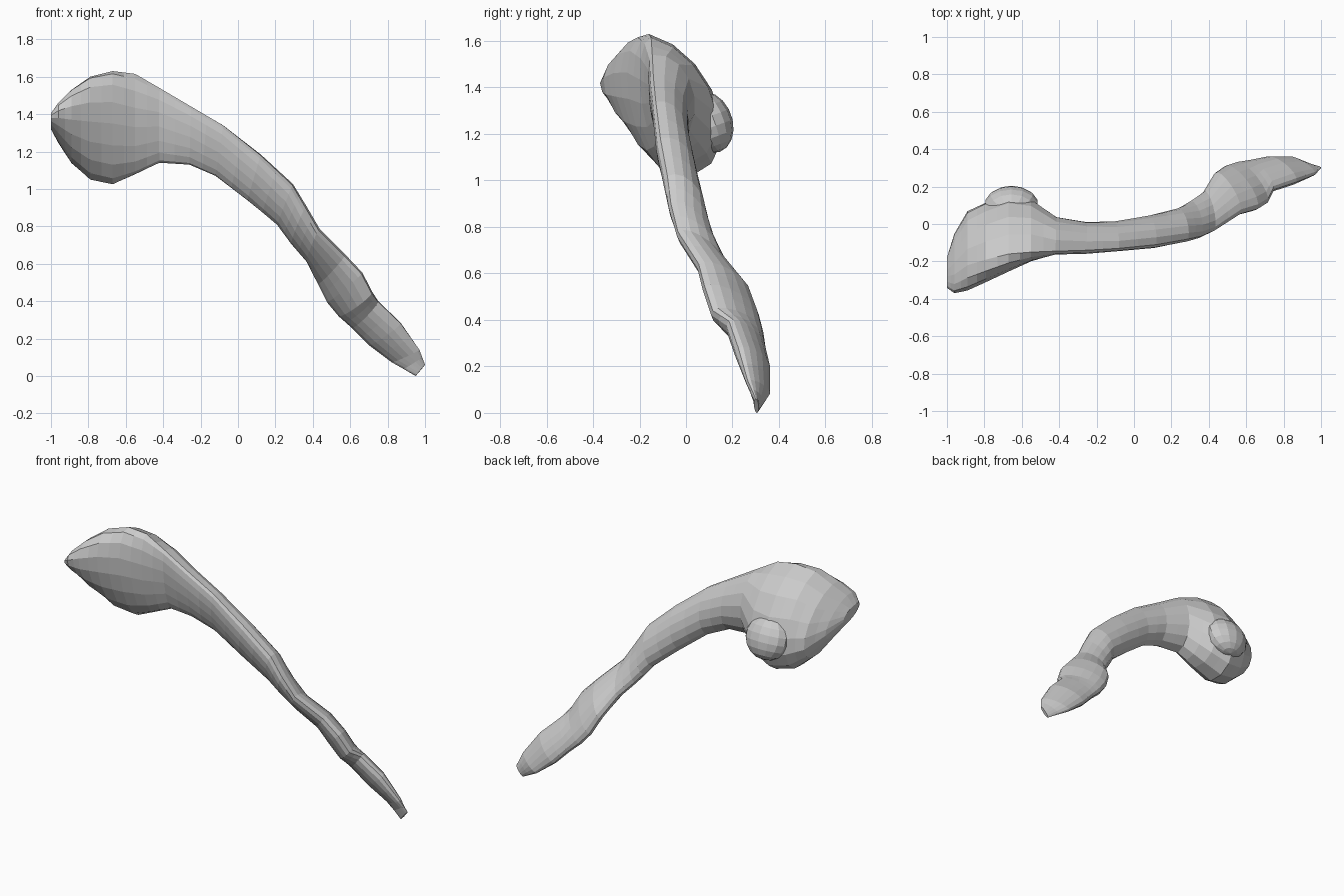
import bpy, bmesh
from math import cos, sin, pi
from mathutils import Vector, Matrix

if "Cube" in bpy.data.objects:
    bpy.data.objects.remove(bpy.data.objects["Cube"])

SIDES = 16

# Shaft stations, tip to head: upper edge xyz, lower edge xyz, front and back bulge
SHAFT = [
    (1.00, .30, .06, .95, .305, .00, .01, .01),
    (.97, .265, .14, .82, .355, .075, .03, .03),
    (.87, .225, .28, .70, .35, .17, .055, .05),
    (.75, .185, .395, .61, .335, .265, .06, .045),
    (.715, .115, .44, .54, .325, .33, .06, .06),
    (.66, .08, .545, .48, .305, .40, .06, .065),
    (.57, .055, .64, .43, .27, .50, .055, .06),
    (.43, -.035, .78, .37, .17, .62, .05, .055),
    (.36, -.065, .90, .29, .11, .71, .055, .065),
    (.29, -.08, 1.02, .21, .05, .81, .055, .085),
    (.12, -.11, 1.18, .05, -.01, .94, .05, .10),
    (-.08, -.13, 1.34, -.12, -.05, 1.07, .04, .10),
    (-.25, -.14, 1.44, -.26, -.08, 1.13, .04, .12),
    (-.42, -.145, 1.54, -.42, -.08, 1.14, .04, .15),
]
# Head stations: x, then (y, z) of top, bottom, front and back
HEAD = [
    (-.55, -.15, 1.615, -.07, 1.08, -.19, 1.33, .13, 1.29),
    (-.67, -.16, 1.63, -.06, 1.025, -.245, 1.35, .15, 1.27),
    (-.79, -.19, 1.60, -.07, 1.05, -.30, 1.36, .11, 1.28),
    (-.89, -.22, 1.53, -.09, 1.14, -.345, 1.37, .06, 1.29),
    (-.96, -.27, 1.46, -.16, 1.25, -.36, 1.38, -.06, 1.32),
    (-1.0, -.28, 1.40, -.24, 1.32, -.34, 1.38, -.18, 1.35),
]


def section(up, low, front, back):
    """Closed ring of four quarter ellipses through the given points."""
    c = (up + low) / 2
    ring = []
    for i in range(SIDES):
        a = 2 * pi * i / SIDES
        v = (up - c if cos(a) > 0 else low - c) * abs(cos(a))
        h = (front - c if sin(a) > 0 else back - c) * abs(sin(a))
        ring.append(c + v + h)
    return ring


def stations():
    mids = [(Vector(s[:3]) + Vector(s[3:6])) / 2 for s in SHAFT]
    for i, s in enumerate(SHAFT):
        up, low = Vector(s[:3]), Vector(s[3:6])
        tangent = mids[min(i + 1, len(mids) - 1)] - mids[max(i - 1, 0)]
        n = tangent.cross(up - low).normalized()
        if n.y > 0:
            n = -n
        yield up, low, mids[i] + n * s[6], mids[i] - n * s[7]
    for h in HEAD:
        yield tuple(Vector((h[0], h[k], h[k + 1])) for k in (1, 3, 5, 7))


def blend(a, b):
    return tuple((p + q) / 2 for p, q in zip(a, b))


def make_object(name, bm):
    bmesh.ops.recalc_face_normals(bm, faces=bm.faces)
    mesh = bpy.data.meshes.new(name)
    bm.to_mesh(mesh)
    bm.free()
    obj = bpy.data.objects.new(name, mesh)
    bpy.context.collection.objects.link(obj)
    return obj


# Curved body: one loft from the thin tip to the swollen head
keys = list(stations())
path = []
for a, b in zip(keys, keys[1:]):
    path += [a, blend(a, b)]
path.append(keys[-1])
bm = bmesh.new()
rings = [[bm.verts.new(p) for p in section(*k)] for k in path]
for r, s in zip(rings, rings[1:]):
    for i in range(SIDES):
        j = (i + 1) % SIDES
        bm.faces.new((r[i], r[j], s[j], s[i]))
bm.faces.new(rings[0])
bm.faces.new(rings[-1])
bmesh.ops.triangulate(bm, faces=[f for f in bm.faces if len(f.verts) > 4])
body = make_object("curved_body", bm)

# Small rounded lobe on the back of the head
bm = bmesh.new()
bmesh.ops.create_uvsphere(
    bm, u_segments=14, v_segments=9, radius=1,
    matrix=Matrix.Translation((-.655, .10, 1.25))
    @ Matrix.Rotation(.35, 4, 'X') @ Matrix.Diagonal((.145, .10, .135, 1)))
lobe = make_object("back_lobe", bm)

# Fuse the lobe into the body
mod = body.modifiers.new("fuse_lobe", 'BOOLEAN')
mod.operation = 'UNION'
mod.solver = 'EXACT'
mod.object = lobe
bpy.context.view_layer.objects.active = body
bpy.ops.object.modifier_apply(modifier=mod.name)
bpy.data.objects.remove(lobe)
